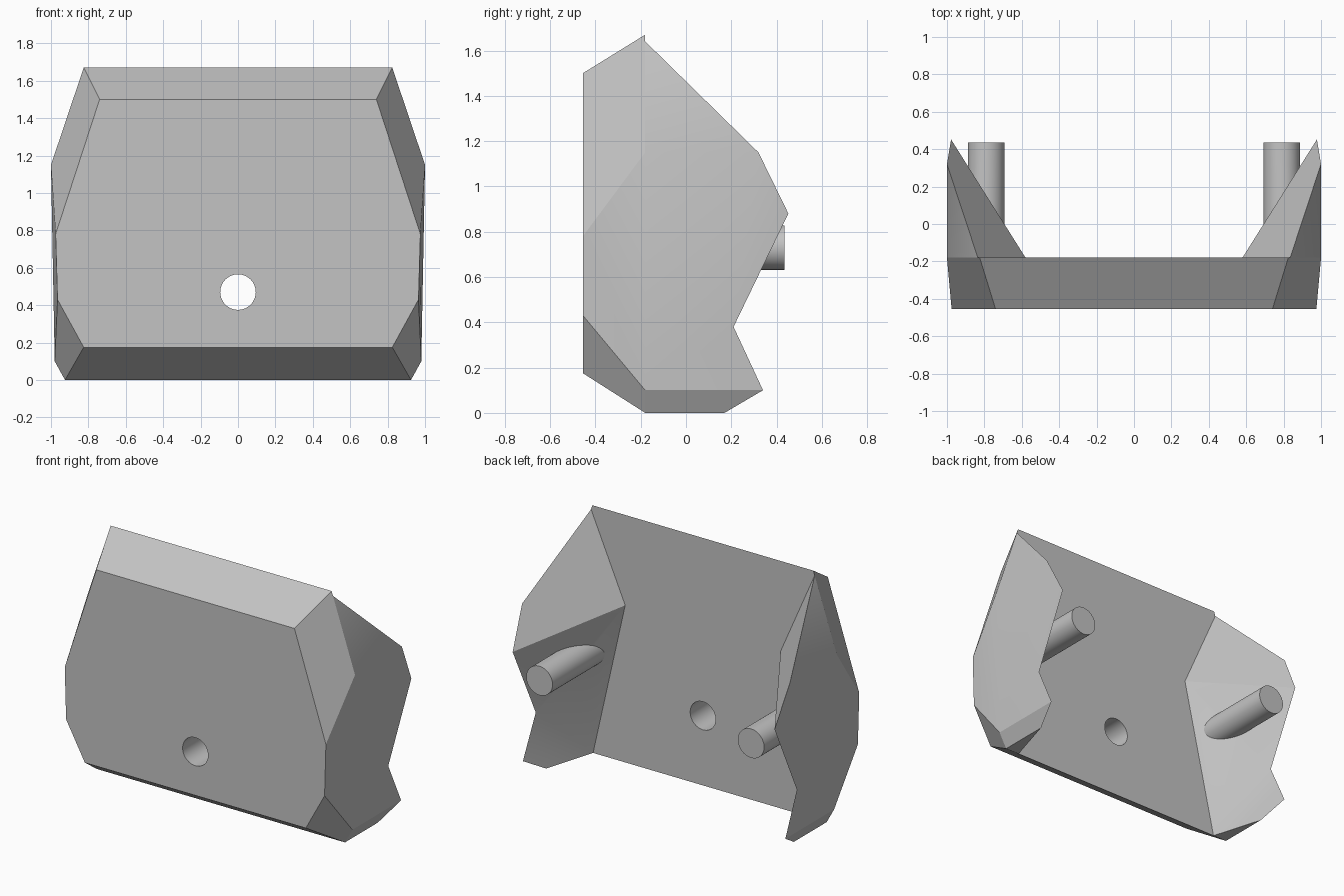
import bpy, bmesh, math

cube = bpy.data.objects.get("Cube")
if cube:
    bpy.data.objects.remove(cube, do_unlink=True)

grey = bpy.data.materials.new("plain_grey")
grey.use_nodes = True
colour = (0.55, 0.55, 0.55, 1)
grey.diffuse_color = colour
grey.node_tree.nodes["Principled BSDF"].inputs["Base Color"].default_value = colour

FRONT, BACK = -0.455, -0.18

# Corners of one half of the bracket, each named by a letter
corners = {
    "a": (0.74, FRONT, 1.50), "b": (0.975, FRONT, 0.78),    # front face
    "c": (0.965, FRONT, 0.43), "d": (0.825, FRONT, 0.175),
    "e": (0.825, BACK, 1.67), "f": (0.835, BACK, 1.64),     # top ridge
    "g": (1.0, BACK, 1.15), "h": (1.0, 0.32, 1.15),         # outer shoulder
    "i": (0.978, 0.452, 0.88), "j": (0.975, 0.21, 0.38),    # wing tip, notch
    "k": (0.98, 0.34, 0.10), "l": (0.925, 0.17, 0),         # foot
    "m": (0.925, BACK, 0), "n": (0.98, BACK, 0.10),
    "p": (0.82, BACK, 0), "q": (0.58, BACK, 1.06),          # wing root
}
# Faces of one half, and strips that run across to the mirrored half
half_faces = ["aefgb", "bgnc", "fhg", "ghijkn", "cnmd", "nklm", "pml",
              "fqih", "qji", "qpj", "jplk"]
cross_faces = ["abcd", "ae", "dm", "efqpm"]


def finish(name, bm):
    bmesh.ops.recalc_face_normals(bm, faces=bm.faces)
    mesh = bpy.data.meshes.new(name)
    bm.to_mesh(mesh)
    bm.free()
    mesh.materials.append(grey)
    ob = bpy.data.objects.new(name, mesh)
    bpy.context.collection.objects.link(ob)
    return ob


def make_body():
    bm = bmesh.new()
    right = {k: bm.verts.new(v) for k, v in corners.items()}
    left = {k: bm.verts.new((-x, y, z)) for k, (x, y, z) in corners.items()}
    for face in half_faces:
        bm.faces.new([right[k] for k in face])
        bm.faces.new([left[k] for k in reversed(face)])
    for face in cross_faces:
        bm.faces.new([right[k] for k in face] + [left[k] for k in reversed(face)])
    return finish("bracket_body", bm)


def rod(name, x, z, radius, y0, y1):
    """Cylinder along y from y0 to y1."""
    bm = bmesh.new()
    bmesh.ops.create_cone(bm, cap_ends=True, segments=48, radius1=radius,
                          radius2=radius, depth=y1 - y0)
    for v in bm.verts:
        v.co = (v.co.x + x, (y0 + y1) / 2 + v.co.z, z + v.co.y)
    return finish(name, bm)


def combine(target, tool, operation):
    mod = target.modifiers.new(tool.name, "BOOLEAN")
    mod.operation, mod.solver, mod.object = operation, "EXACT", tool
    bpy.context.view_layer.objects.active = target
    bpy.ops.object.modifier_apply(modifier=mod.name)
    bpy.data.objects.remove(tool, do_unlink=True)


body = make_body()

# Round posts on the wings, bored through with a counterbore in front
for x in (-0.79, 0.79):
    combine(body, rod("post", x, 0.73, 0.098, -0.25, 0.435), "UNION")
    combine(body, rod("post_bore", x, 0.73, 0.0625, -0.6, 0.6), "DIFFERENCE")
    combine(body, rod("post_counterbore", x, 0.73, 0.115, -0.6, -0.315), "DIFFERENCE")

# Centre holes with a wider recess at the back of the plate
for z, hole, recess in ((1.115, 0.0625, 0.105), (0.47, 0.095, 0.215)):
    combine(body, rod("centre_hole", 0, z, hole, -0.6, 0.1), "DIFFERENCE")
    combine(body, rod("centre_recess", 0, z, recess, -0.32, 0.1), "DIFFERENCE")

bpy.ops.object.select_all(action="DESELECT")
body.select_set(True)
bpy.context.view_layer.objects.active = body
bpy.ops.object.shade_smooth_by_angle(angle=math.radians(25))
